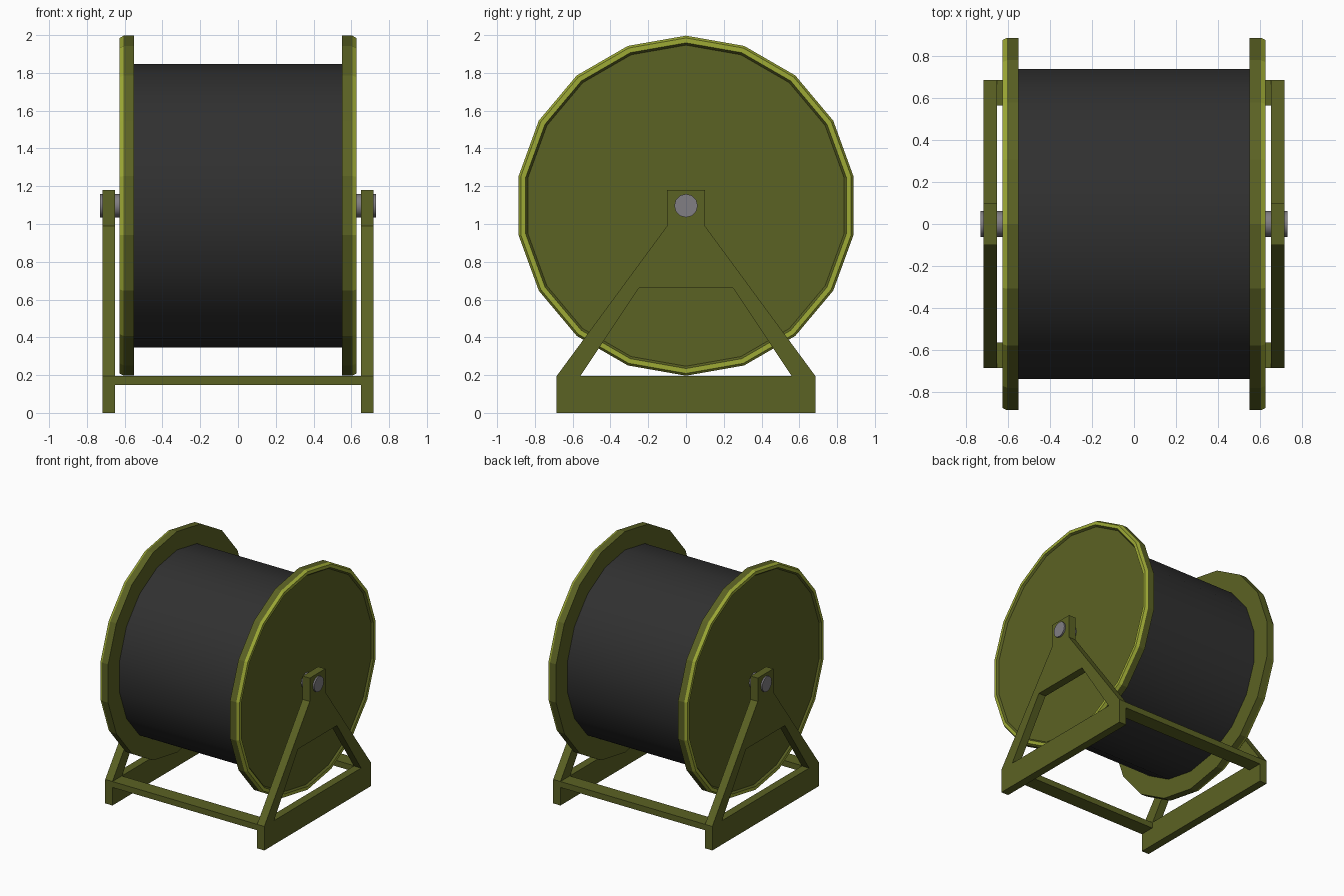
import bpy, bmesh, math

if "Cube" in bpy.data.objects:
    bpy.data.objects.remove(bpy.data.objects["Cube"])

AXIS_Z = 1.097   # height of the spool axis


def material(name, color):
    m = bpy.data.materials.new(name)
    m.diffuse_color = (*color, 1)
    m.use_nodes = True
    m.node_tree.nodes["Principled BSDF"].inputs["Base Color"].default_value = m.diffuse_color
    return m


olive = material("olive paint", (0.105, 0.122, 0.017))
worn = material("worn rim yellow green", (0.34, 0.40, 0.036))
cable = material("black cable", (0.03, 0.03, 0.03))
steel = material("grey steel", (0.22, 0.21, 0.23))


def finish(bm, name, mats, smooth=None):
    bmesh.ops.recalc_face_normals(bm, faces=bm.faces[:])
    me = bpy.data.meshes.new(name)
    bm.to_mesh(me)
    bm.free()
    ob = bpy.data.objects.new(name, me)
    bpy.context.collection.objects.link(ob)
    for m in mats:
        me.materials.append(m)
    if smooth:
        bpy.ops.object.select_all(action='DESELECT')
        ob.select_set(True)
        bpy.context.view_layer.objects.active = ob
        bpy.ops.object.shade_smooth_by_angle(angle=math.radians(smooth))
    return ob


def lathe_x(name, profile, sides, mats, bright=(), smooth=None):
    """Closed turned body around x from (x, radius) points; ends are capped.
    Segments listed in bright get the second material."""
    bm = bmesh.new()
    rings = []
    for x, r in profile:
        rings.append([bm.verts.new((x, r * math.sin(2 * math.pi * i / sides),
                                    AXIS_Z + r * math.cos(2 * math.pi * i / sides)))
                      for i in range(sides)])
    for k, (a, b) in enumerate(zip(rings, rings[1:])):
        for i in range(sides):
            j = (i + 1) % sides
            f = bm.faces.new((a[i], a[j], b[j], b[i]))
            f.material_index = 1 if k in bright else 0
    bm.faces.new(rings[0])
    bm.faces.new(rings[-1])
    return finish(bm, name, mats, smooth)


def box(name, lo, hi, mat):
    bm = bmesh.new()
    bmesh.ops.create_cube(bm, size=1)
    for v in bm.verts:
        v.co = [(l + h) / 2 + c * (h - l) for l, h, c in zip(lo, hi, v.co)]
    return finish(bm, name, [mat])


def side_frame(name, x0, x1):
    """A-shaped stand plate with a trapezoid opening, extruded along x."""
    right = [(0.685, 0), (0.685, 0.195), (0.1, 0.99), (0.1, 1.18), (0.56, 0.195), (0.25, 0.66)]
    bm = bmesh.new()
    R = [bm.verts.new((x0, y, z)) for y, z in right]
    L = [bm.verts.new((x0, -y, z)) for y, z in right]
    faces = [bm.faces.new(p) for p in (
        (L[0], R[0], R[1], R[4], L[4], L[1]),      # base bar
        (R[1], R[2], R[5], R[4]),                  # legs
        (L[4], L[5], L[2], L[1]),
        (R[5], R[2], R[3], L[3], L[2], L[5]))]     # bearing head
    ext = bmesh.ops.extrude_face_region(bm, geom=faces, use_keep_orig=True)
    for v in ext["geom"]:
        if isinstance(v, bmesh.types.BMVert):
            v.co.x = x1
    return finish(bm, name, [olive])


# wound cable and axle
lathe_x("cable_drum", [(-0.555, 0.75), (0.555, 0.75)], 18, [cable], smooth=40)
lathe_x("axle", [(-0.73, 0.062), (0.73, 0.062)], 12, [steel], smooth=40)

# flanges with a raised worn rim, and stand plates
for s, side in ((-1, "left"), (1, "right")):
    rim = [(0.55, 0.9), (0.605, 0.9), (0.627, 0.888), (0.627, 0.862), (0.612, 0.85)]
    lathe_x(side + "_flange", [(s * x, r) for x, r in rim], 18, [olive, worn], bright=(1, 2))
    side_frame(side + "_stand", s * 0.652, s * 0.717)

# cross bars joining the stand plates
for s, side in ((-1, "front"), (1, "back")):
    y = sorted((s * 0.565, s * 0.685))
    box(side + "_cross_bar", (-0.655, y[0], 0.147), (0.655, y[1], 0.195), olive)
